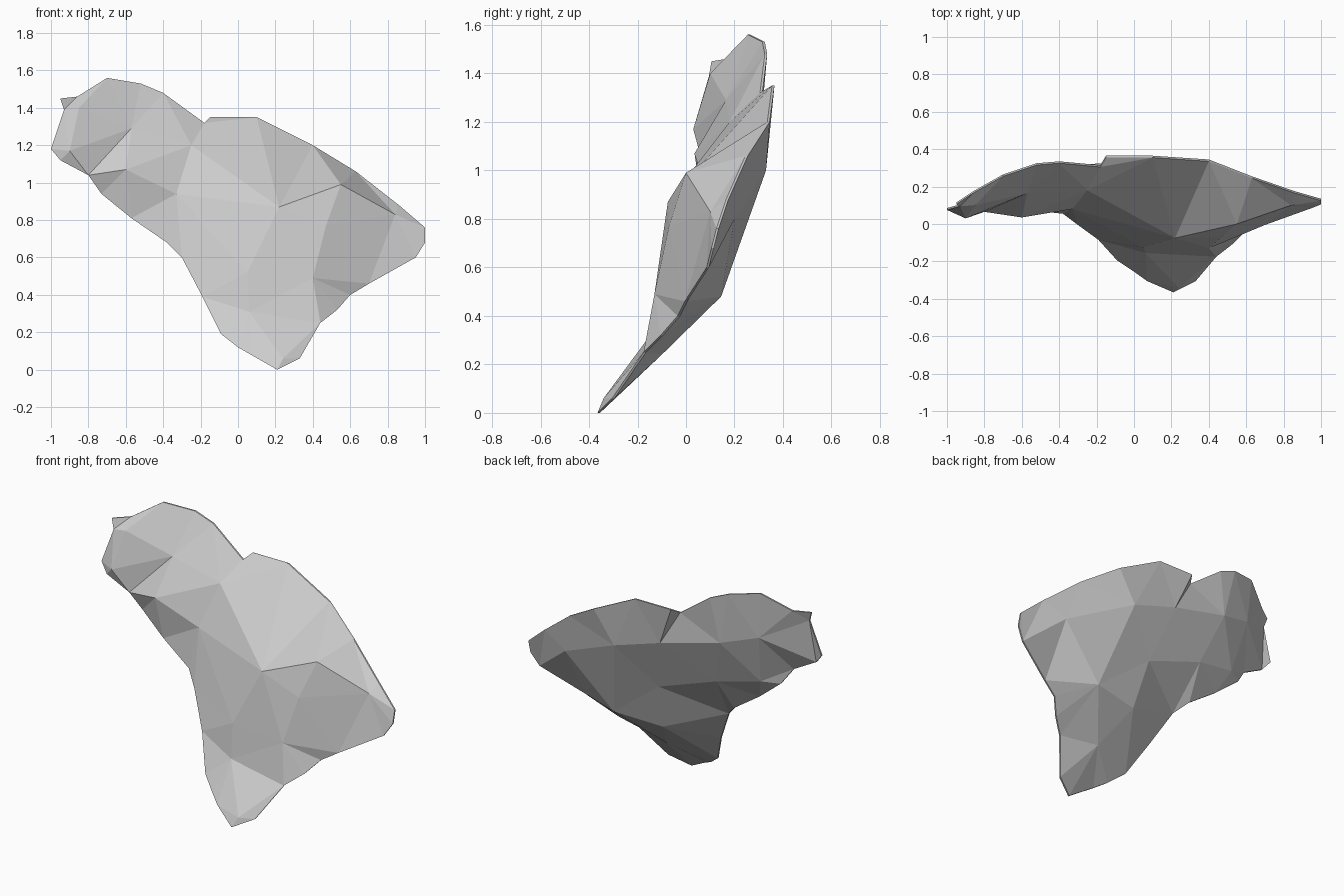
import bpy, bmesh
from mathutils import Vector
from mathutils.geometry import delaunay_2d_cdt

# Outer edge of the leaning rock slab, counter-clockwise from the lowest tip
RIM = [(.21, -.36, 0), (.33, -.3, .06), (.44, -.17, .25), (.53, -.1, .32), (.6, -.03, .4),
       (.7, 0, .46), (.95, .09, .6), (1, .11, .68), (1, .13, .76), (.86, .17, .88),
       (.63, .25, 1.06), (.4, .34, 1.2), (.1, .36, 1.35), (-.15, .36, 1.35),
       (-.18, .31, 1.32), (-.4, .33, 1.48), (-.52, .32, 1.53), (-.7, .26, 1.56),
       (-.86, .17, 1.46), (-.95, .11, 1.45), (-.93, .1, 1.39), (-1, .08, 1.18),
       (-.95, .06, 1.12), (-.8, .07, 1.04), (-.73, .1, .94), (-.57, .08, .81),
       (-.38, .06, .68), (-.3, 0, .6), (-.19, -.08, .39), (-.09, -.19, .19),
       (0, -.25, .12), (.07, -.3, .08)]

# Facet corners on the front face
FRONT = [(.55, 0, .99), (-.25, .18, 1.2), (-.33, .08, .94), (.47, -.07, .77),
         (.22, -.075, .87), (.4, -.13, .49), (.05, -.125, .52), (.06, -.155, .31),
         (-.6, .035, 1.07), (-.9, .03, 1.17), (-.57, .165, 1.29), (-.85, .1, 1.4),
         (.24, -.34, .06), (.84, .1, .83)]

# Facet corners on the back face
BACK = [(.4, .145, .48), (.09, .1, .45), (-.63, .16, .95), (.05, .2, .75),
        (-.35, .2, .89), (.2, -.1, .24), (.27, .33, 1.0), (-.05, .33, 1.1),
        (-.45, .31, 1.2), (-.68, .25, 1.27), (.7, .2, .8)]

EDGE = .005  # half thickness of the blunt outer edge


def add_side(bm, inner, side):
    """Triangulate one face of the slab (side -1 front, +1 back); return its rim."""
    rim = [bm.verts.new((x, y + side * EDGE, z)) for x, y, z in RIM]
    verts = rim + [bm.verts.new(p) for p in inner]
    flat = [Vector((v.co.x, v.co.z)) for v in verts]
    _, _, faces, ids, _, _ = delaunay_2d_cdt(flat, [], [list(range(len(rim)))], 1, 1e-5)
    for f in faces:
        bm.faces.new([verts[ids[i][0]] for i in f])
    return rim


# Closed rock: two faceted sides joined by a thin edge band
bm = bmesh.new()
front_rim = add_side(bm, FRONT, -1)
back_rim = add_side(bm, BACK, 1)
for i in range(len(RIM)):
    j = (i + 1) % len(RIM)
    bm.faces.new((front_rim[i], front_rim[j], back_rim[j], back_rim[i]))
bmesh.ops.recalc_face_normals(bm, faces=bm.faces)
mesh = bpy.data.meshes.new("rock_slab")
bm.to_mesh(mesh)
bm.free()
bpy.context.collection.objects.link(bpy.data.objects.new("rock_slab", mesh))
